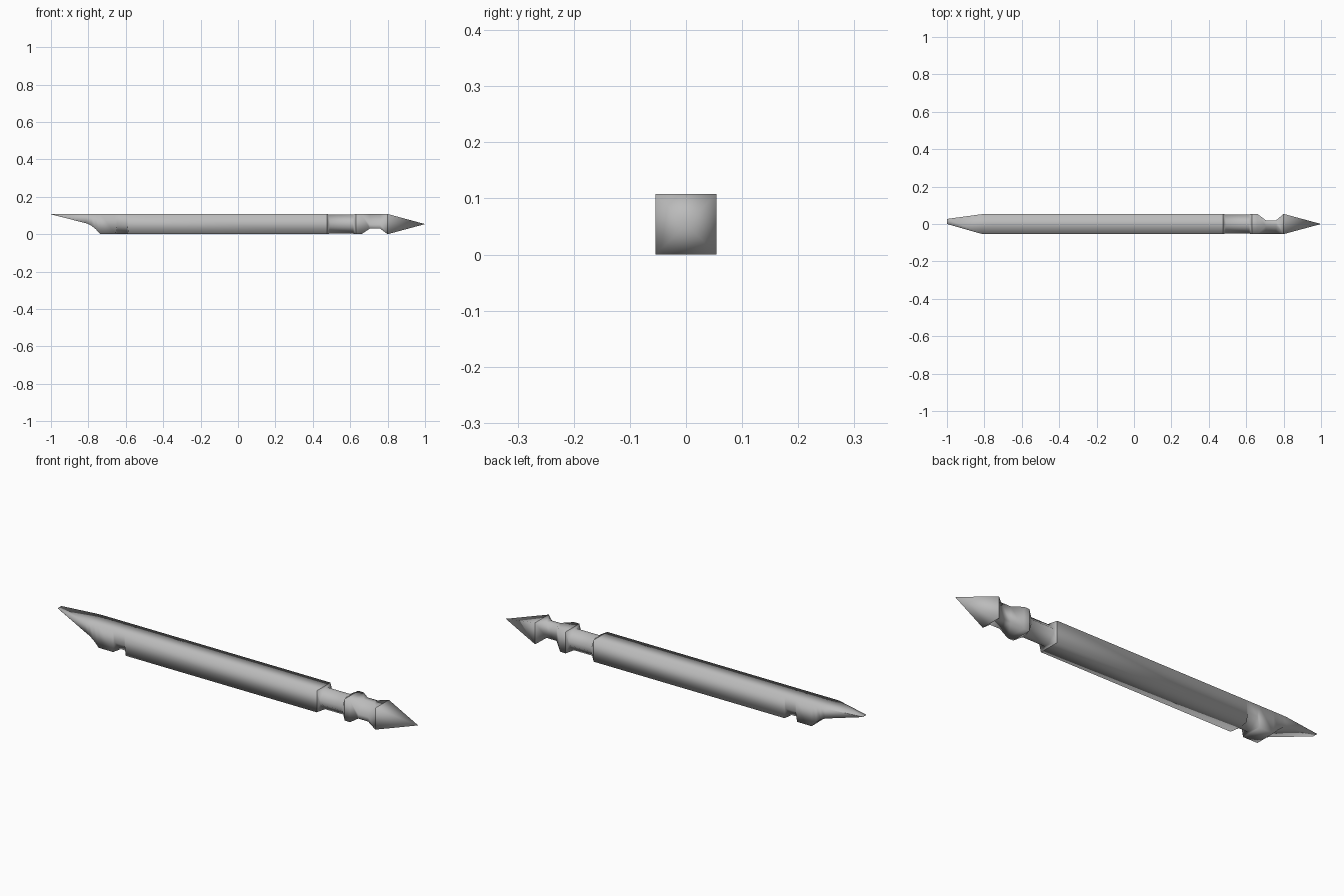
import bpy
import bmesh

cube = bpy.data.objects.get("Cube")
if cube:
    bpy.data.objects.remove(cube, do_unlink=True)

H = 0.054          # half thickness of the square bar
T = 2 * H          # full thickness

grey = bpy.data.materials.new("plain grey")
grey.use_nodes = True
grey.diffuse_color = (0.5, 0.5, 0.5, 1)
grey.node_tree.nodes["Principled BSDF"].inputs["Base Color"].default_value = (0.5, 0.5, 0.5, 1)


def section(x, y0=-H, y1=H, z0=0.0, z1=T, fb=(0, 0), bb=(0, 0), bt=(0, 0), ft=(0, 0)):
    """Rectangle across x with a (y, z) chamfer on each corner:
    front bottom, back bottom, back top, front top."""
    return [(x, y0 + fb[0], z0), (x, y1 - bb[0], z0),
            (x, y1, z0 + bb[1]), (x, y1, z1 - bt[1]),
            (x, y1 - bt[0], z1), (x, y0 + ft[0], z1),
            (x, y0, z1 - ft[1]), (x, y0, z0 + fb[1])]


def loft(name, sections, cap_start=False):
    bm = bmesh.new()
    rings = [[bm.verts.new(p) for p in s] for s in sections]
    for a, b in zip(rings, rings[1:]):
        for i in range(8):
            j = (i + 1) % 8
            bm.faces.new((a[i], a[j], b[j], b[i]))
    if cap_start:
        bm.faces.new(rings[0])
    bmesh.ops.remove_doubles(bm, verts=bm.verts, dist=0.0004)
    bmesh.ops.recalc_face_normals(bm, faces=bm.faces)
    mesh = bpy.data.meshes.new(name)
    bm.to_mesh(mesh)
    bm.free()
    for f in mesh.polygons:
        f.use_smooth = True
    mesh.materials.append(grey)
    obj = bpy.data.objects.new(name, mesh)
    bpy.context.collection.objects.link(obj)
    return obj


# Shaft: scooped blade, bar with a groove in its two lower corners
groove = dict(fb=(0.046, 0.05), bb=(0.046, 0.05))
loft("shaft", [
    section(-1.0, 0.0, 0.027, T - 0.002),
    section(-0.81, -H, 0.053, 0.058),
    section(-0.785, z0=0.046),
    section(-0.76, z0=0.026),
    section(-0.735),
    section(-0.655),
    section(-0.645, **groove),
    section(-0.592, **groove),
    section(-0.585),
    section(0.475),
], cap_start=True)

# Neck: strongly chamfered bar between two square shoulders
N = 0.051
c = (N - 0.01, N - 0.01)
neck = dict(y0=-N, y1=N, z0=H - N, z1=H + N, fb=c, bb=c, bt=c, ft=c)
loft("neck", [section(0.475), section(0.49, **neck),
              section(0.615, **neck), section(0.63)])

# Waist: notched below and behind, with the upper front corner cut away
waist = dict(y1=0.02, z0=0.03, ft=(0.044, 0.056))
loft("waist", [section(0.63), section(0.66), section(0.705, **waist),
               section(0.76, **waist), section(0.80)])

# Pointed tip: square pyramid
loft("tip", [section(0.80), section(1.0, 0, 0, H, H)])
